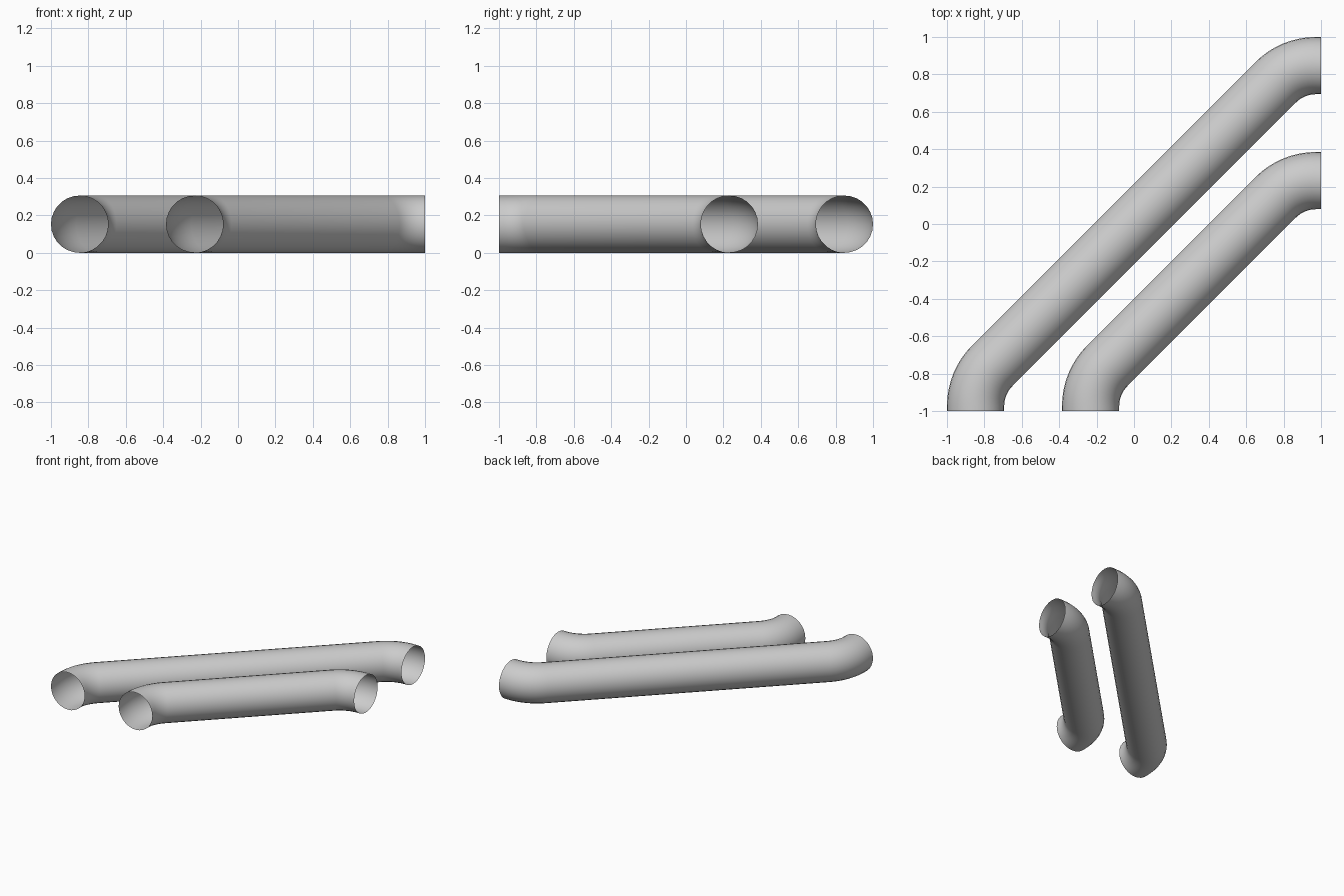
import bpy, bmesh, math
from mathutils import Vector

if "Cube" in bpy.data.objects:
    bpy.data.objects.remove(bpy.data.objects["Cube"])

R = 0.153        # pipe radius
BEND = 0.306     # centreline bend radius
SIDES = 28
STEPS = 8        # segments per 45 degree bend


def centreline(shift):
    """Path of (point, heading): +y, 45 degree bend, diagonal, 45 degree bend, +x."""
    c = 1 - R
    t = BEND * math.tan(math.radians(22.5))
    # lower left bend turns about a centre to its right, upper right bend likewise
    low = Vector((-c + max(shift, 0) + BEND, -c - t, R))
    high = Vector((c + t, c - shift - BEND, R))
    path = [(Vector((low.x - BEND, -1, R)), math.pi / 2)]
    for centre, start in ((low, 90), (high, 45)):
        for i in range(STEPS + 1):
            h = math.radians(start - 45 * i / STEPS)
            path.append((centre + BEND * Vector((-math.sin(h), math.cos(h), 0)), h))
    path.append((Vector((1, high.y + BEND, R)), 0.0))
    return path


def pipe(name, shift):
    bm = bmesh.new()
    rings = []
    for p, h in centreline(shift):
        side = Vector((math.sin(h), -math.cos(h), 0))
        ring = []
        for k in range(SIDES):
            a = 2 * math.pi * k / SIDES
            ring.append(bm.verts.new(p + R * (math.cos(a) * side + Vector((0, 0, math.sin(a))))))
        rings.append(ring)
    # open-ended tube wall
    for a, b in zip(rings, rings[1:]):
        for k in range(SIDES):
            n = (k + 1) % SIDES
            f = bm.faces.new((a[k], a[n], b[n], b[k]))
            f.smooth = True
    # orient the wall outward
    bm.normal_update()
    f = next(iter(bm.faces))
    if f.normal.dot(f.calc_center_median() - centreline(shift)[0][0]) < 0:
        bmesh.ops.reverse_faces(bm, faces=bm.faces[:])
    mesh = bpy.data.meshes.new(name)
    bm.to_mesh(mesh)
    bm.free()
    obj = bpy.data.objects.new(name, mesh)
    bpy.context.collection.objects.link(obj)
    return obj


# long outer pipe and short inner pipe, parallel
pipe("long_pipe", 0.0)
pipe("short_pipe", 0.615)
